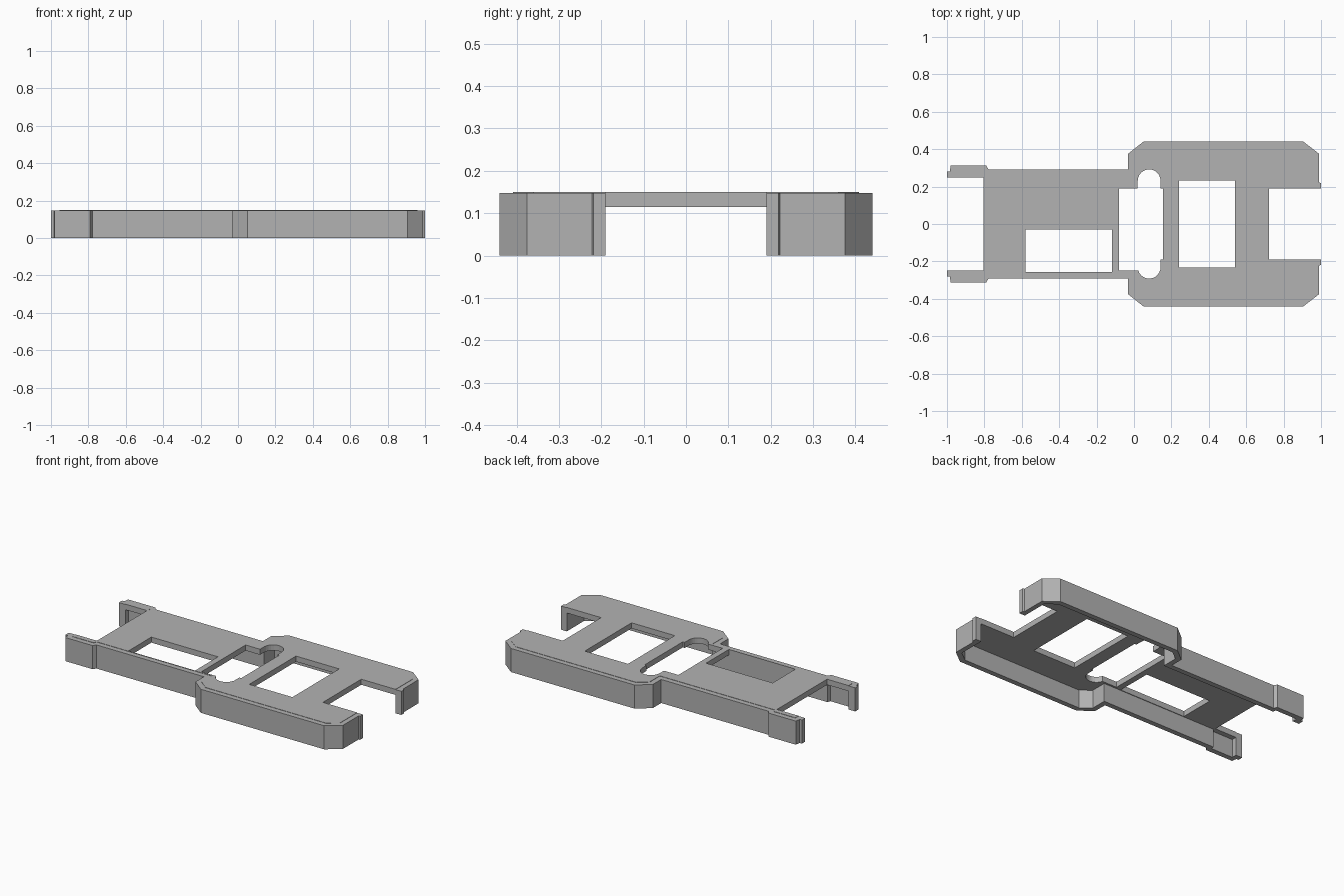
import bpy, bmesh
from math import cos, sin, radians

cube = bpy.data.objects.get("Cube")
if cube:
    bpy.data.objects.remove(cube, do_unlink=True)

TOP, RIM, UNDER = 0.15, 0.148, 0.115

grey = bpy.data.materials.new("plain_grey")
grey.use_nodes = True
colour = (0.45, 0.45, 0.45, 1)
grey.diffuse_color = colour
grey.node_tree.nodes["Principled BSDF"].inputs["Base Color"].default_value = colour


def add_object(name, mesh):
    obj = bpy.data.objects.new(name, mesh)
    bpy.context.collection.objects.link(obj)
    mesh.materials.clear()
    mesh.materials.append(grey)
    return obj


def rect(x0, x1, y0, y1):
    return [(x0, y0), (x1, y0), (x1, y1), (x0, y1)]


def arc(cx, cy, r, a0, a1, n=12):
    angles = [radians(a0 + (a1 - a0) * i / n) for i in range(n + 1)]
    return [(cx + r * cos(a), cy + r * sin(a)) for a in angles]


def prism(name, outline, z0, z1):
    bm = bmesh.new()
    face = bm.faces.new([bm.verts.new((x, y, z0)) for x, y in outline])
    up = bmesh.ops.extrude_face_region(bm, geom=[face])["geom"]
    verts = [v for v in up if isinstance(v, bmesh.types.BMVert)]
    bmesh.ops.translate(bm, verts=verts, vec=(0, 0, z1 - z0))
    bmesh.ops.recalc_face_normals(bm, faces=bm.faces)
    mesh = bpy.data.meshes.new(name)
    bm.to_mesh(mesh)
    bm.free()
    return add_object(name, mesh)


def pierced_plate(name, loops, z0, z1):
    # Filled flat curve: inner loops become openings
    curve = bpy.data.curves.new(name + "_profile", "CURVE")
    curve.dimensions = "2D"
    curve.fill_mode = "BOTH"
    curve.extrude = (z1 - z0) / 2
    for loop in loops:
        spline = curve.splines.new("POLY")
        spline.points.add(len(loop) - 1)
        for point, (x, y) in zip(spline.points, loop):
            point.co = (x, y, 0, 1)
        spline.use_cyclic_u = True
    helper = bpy.data.objects.new(name + "_helper", curve)
    bpy.context.collection.objects.link(helper)
    bpy.context.view_layer.update()
    graph = bpy.context.evaluated_depsgraph_get()
    mesh = bpy.data.meshes.new_from_object(helper.evaluated_get(graph))
    bpy.data.objects.remove(helper, do_unlink=True)
    bm = bmesh.new()
    bm.from_mesh(mesh)
    bmesh.ops.remove_doubles(bm, verts=bm.verts, dist=0.0001)
    bmesh.ops.recalc_face_normals(bm, faces=bm.faces)
    for f in bm.faces:
        f.smooth = False
    bm.to_mesh(mesh)
    bm.free()
    obj = add_object(name, mesh)
    obj.location.z = (z0 + z1) / 2
    return obj


# Side wall, from the wide end to the clip at the narrow end
outer = [(1, 0.19), (1, 0.218), (0.99, 0.222), (0.99, 0.375), (0.906, 0.44),
         (0.05, 0.44), (-0.032, 0.375), (-0.032, 0.292), (-0.778, 0.292),
         (-0.79, 0.312), (-0.98, 0.312), (-0.985, 0.28), (-1, 0.28), (-1, 0.248)]
inner = [(0.96, 0.19), (0.96, 0.36), (0.895, 0.408), (0.06, 0.408), (0, 0.36),
         (0, 0.26), (-0.8, 0.26), (-0.805, 0.28), (-0.955, 0.28), (-0.955, 0.248)]
walls = prism("side_walls", outer + inner[::-1], 0, RIM)
mirror = walls.modifiers.new("Mirror", "MIRROR")
mirror.use_axis = (False, True, False)

# Top plate with its openings
half = [(0.722, 0.19)] + inner + [(-0.805, 0.248)]
border = half + [(x, -y) for x, y in reversed(half)]
window = rect(-0.58, -0.118, -0.256, -0.03)
square = rect(0.24, 0.54, -0.232, 0.232)
slot = ([(-0.08, -0.248)] + arc(0.081, -0.231, 0.061, 196, 360)
        + [(0.142, -0.19), (0.155, -0.19), (0.155, 0.19), (0.142, 0.19)]
        + arc(0.081, 0.231, 0.061, 0, 180) + [(0.02, 0.19), (-0.08, 0.19)])
pierced_plate("top_plate", [border, window, square, slot], UNDER, TOP)
